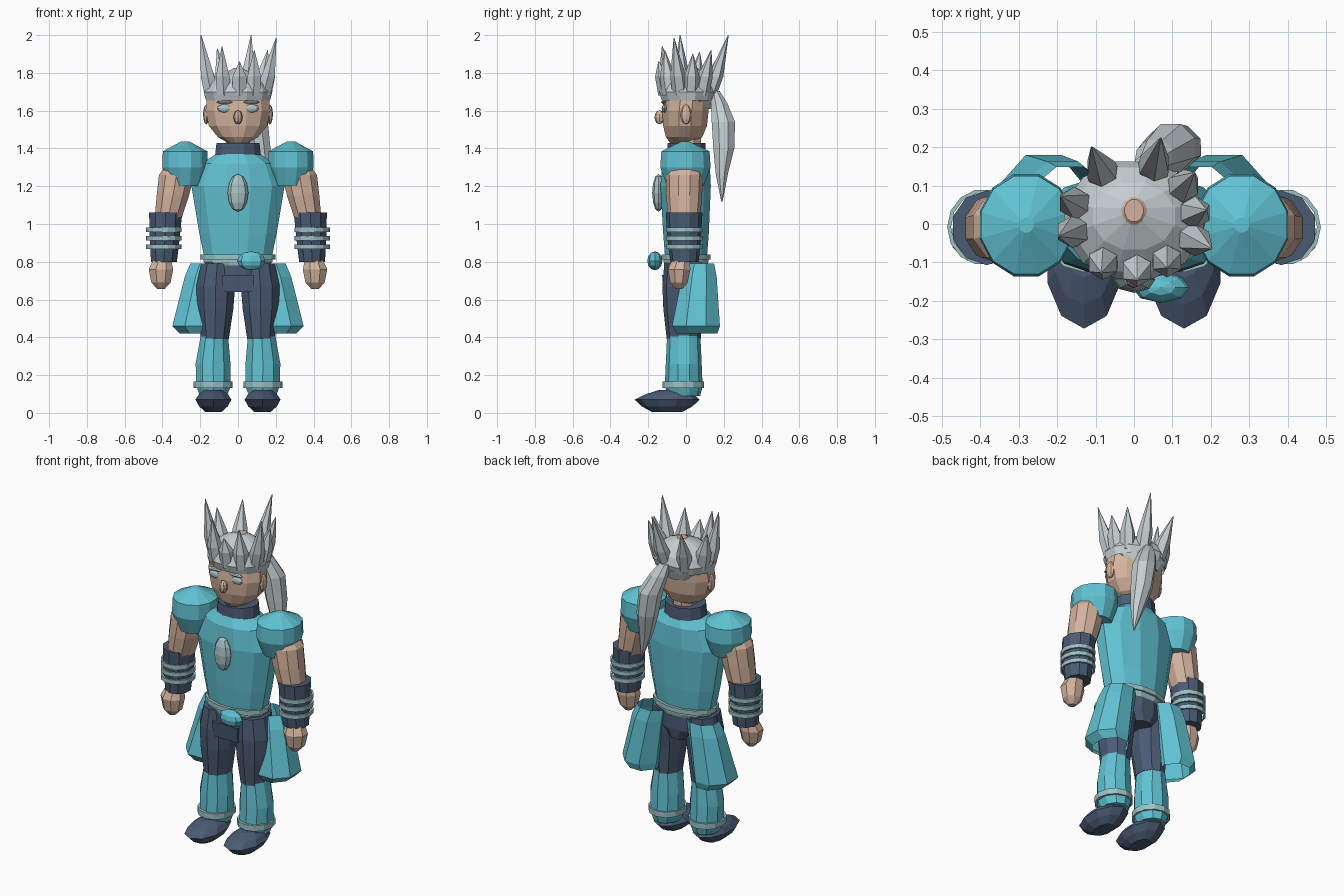
import bpy, bmesh, math
from mathutils import Vector


def material(name, rgb):
    m = bpy.data.materials.new(name)
    m.diffuse_color = (*rgb, 1)
    return m


SKIN = material("skin", (0.66, 0.45, 0.34))
TEAL = material("teal cloth", (0.12, 0.54, 0.65))
NAVY = material("navy cloth", (0.07, 0.105, 0.175))
HAIR = material("silver hair", (0.56, 0.62, 0.64))
TRIM = material("pale teal trim", (0.33, 0.54, 0.56))
GEM = material("grey gem", (0.40, 0.54, 0.56))


def finish(name, bm, mat, mirror):
    bmesh.ops.recalc_face_normals(bm, faces=bm.faces)
    me = bpy.data.meshes.new(name)
    bm.to_mesh(me)
    bm.free()
    me.materials.append(mat)
    ob = bpy.data.objects.new(name, me)
    bpy.context.collection.objects.link(ob)
    if mirror:
        ob.modifiers.new("mirror", "MIRROR").use_axis[0] = True
    return ob


def loft(name, mat, rings, n=10, mirror=False, caps=True):
    """Stack of horizontal ellipses (cx, cy, z, rx, ry) joined by flat faces."""
    bm = bmesh.new()
    rows = []
    for cx, cy, z, rx, ry in rings:
        rows.append([bm.verts.new((cx + rx * math.cos(2 * math.pi * (i + .5) / n),
                                   cy + ry * math.sin(2 * math.pi * (i + .5) / n), z))
                     for i in range(n)])
    for a, b in zip(rows, rows[1:]):
        for i in range(n):
            j = (i + 1) % n
            bm.faces.new((a[i], a[j], b[j], b[i]))
    if caps:
        bm.faces.new(rows[0])
        bm.faces.new(rows[-1])
    return finish(name, bm, mat, mirror)


def ball(name, mat, center, size, mirror=False, n=8, rows=6):
    """Low-poly ellipsoid."""
    bm = bmesh.new()
    bmesh.ops.create_uvsphere(bm, u_segments=n, v_segments=rows, radius=1)
    for v in bm.verts:
        v.co = Vector(center) + Vector([c * s for c, s in zip(v.co, size)])
    return finish(name, bm, mat, mirror)


def band(name, mat, center, rx, ry, thick, mirror=False, n=14, height=None):
    """Elliptical hoop."""
    bm = bmesh.new()
    h = height or thick
    grid = []
    for i in range(n):
        a = 2 * math.pi * i / n
        row = []
        for dr, dz in ((thick, -h), (thick, h), (-thick, h), (-thick, -h)):
            row.append(bm.verts.new((center[0] + (rx + dr) * math.cos(a),
                                     center[1] + (ry + dr) * math.sin(a), center[2] + dz)))
        grid.append(row)
    for i in range(n):
        a, b = grid[i], grid[(i + 1) % n]
        for k in range(4):
            m = (k + 1) % 4
            bm.faces.new((a[k], a[m], b[m], b[k]))
    return finish(name, bm, mat, mirror)


# Feet and legs
loft("foot", NAVY, [(.13, -.10, 0.005, .045, .08), (.13, -.10, .035, .08, .135),
                    (.13, -.10, .07, .10, .172), (.13, -.085, .10, .08, .125),
                    (.13, -.07, .122, .045, .07)], 10, True)
loft("shin", TEAL, [(.13, -.01, .09, .075, .085), (.13, -.012, .14, .095, .10),
                    (.132, -.012, .26, .097, .095), (.125, -.012, .41, .076, .088)], 10, True)
band("ankle_band", TRIM, (.132, -.015, .15), .093, .10, .01, True, 12, .017)
loft("thigh", NAVY, [(.122, -.012, .39, .077, .09), (.12, -.015, .55, .10, .105),
                     (.118, -.01, .67, .108, .115), (.11, -.005, .79, .09, .11)], 10, True)

# Hips, front flap and belt
loft("hips", NAVY, [(0, 0, .64, .08, .11), (0, 0, .70, .16, .12), (0, 0, .78, .16, .12)], 12)
loft("front_flap", NAVY, [(0, -.075, .64, .115, .06), (0, -.07, .73, .12, .08)], 4)
loft("lower_belt", TRIM, [(0, 0, .765, .15, .115), (0, 0, .80, .19, .122),
                          (0, 0, .82, .19, .122)], 12)
band("belt", TRIM, (0, 0, .825), .186, .12, .012, False, 14, .014)
ball("belt_buckle", TEAL, (.07, -.165, .805), (.075, .04, .05))

# Flared open hip pouches
loft("hip_pouch", TEAL, [(.165, .075, .79, .095, .08), (.185, .07, .72, .105, .10),
                         (.235, .053, .46, .122, .137), (.22, .06, .42, .095, .115)],
     8, True, False)

# Torso, collar, neck and chest gem
loft("torso", TEAL, [(0, 0, .80, .18, .113), (0, 0, .95, .212, .125),
                     (0, -.002, 1.20, .255, .138), (0, 0, 1.32, .205, .13),
                     (0, 0, 1.375, .11, .10)], 12)
loft("collar", NAVY, [(0, .003, 1.34, .128, .107), (0, .003, 1.43, .118, .103)], 12)
loft("neck", SKIN, [(0, .015, 1.40, .07, .07), (0, .015, 1.50, .07, .07)], 8)
ball("chest_gem", GEM, (0, -.145, 1.165), (.055, .034, .10))

# Arms
loft("shoulder_pad", TEAL, [(.28, -.003, 1.20, .09, .10), (.28, -.003, 1.30, .125, .138),
                            (.28, -.003, 1.385, .122, .132), (.28, -.003, 1.438, .02, .02)],
     12, True)
loft("upper_arm", SKIN, [(.37, -.01, 1.03, .075, .085), (.345, -.01, 1.15, .09, .095),
                         (.325, -.008, 1.26, .098, .098), (.29, 0, 1.36, .06, .07)], 10, True)
loft("bracer", NAVY, [(.392, -.008, .80, .072, .075), (.388, -.01, .93, .084, .09),
                      (.383, -.01, 1.06, .092, .097)], 10, True)
for i, z in enumerate((.88, .925, .97)):
    band(f"bracelet_{i}", TRIM, (.392, -.008, z), .089, .094, .005, True, 14, .012)
loft("hand", SKIN, [(.408, -.038, .655, .02, .02), (.408, -.038, .69, .055, .05),
                    (.408, -.036, .76, .07, .064), (.40, -.025, .82, .048, .048)], 8, True)

# Head and face
loft("head", SKIN, [(0, -.02, 1.427, .05, .065), (0, -.01, 1.46, .11, .10),
                    (0, -.005, 1.52, .16, .12), (0, -.003, 1.60, .178, .127),
                    (0, .005, 1.68, .168, .125), (0, .02, 1.76, .11, .09),
                    (0, .035, 1.825, .025, .03)], 12)
ball("ear", SKIN, (.168, 0, 1.58), (.017, .03, .052), True)
ball("nose", SKIN, (0, -.14, 1.565), (.024, .027, .037))
ball("eye", GEM, (.07, -.113, 1.612), (.042, .016, .022), True)
ball("eyebrow", HAIR, (.07, -.118, 1.645), (.045, .014, .009), True, 8, 4)

# Hair cap, with the crown left open
loft("hair_cap", HAIR, [(0, .01, 1.655, .176, .143), (0, .01, 1.70, .188, .158),
                        (0, .012, 1.745, .165, .14), (0, .02, 1.79, .11, .09),
                        (0, .032, 1.82, .03, .035)], 12, False, False)
loft("nape_hair", HAIR, [(0, .055, 1.61, .11, .08), (0, .03, 1.67, .165, .13)], 10)

# Ring of hair spikes: angle, tip distance from centre, tip height
SPIKES = [(120, .22, 1.93), (72, .225, 2.0), (38, .20, 1.92), (8, .19, 1.90),
          (-20, .215, 1.985), (-55, .15, 1.92), (-87, .155, 1.86), (-122, .16, 1.94),
          (-168, .20, 2.0), (162, .20, 1.91)]
for k, (deg, r, z) in enumerate(SPIKES):
    d = Vector((math.cos(math.radians(deg)), math.sin(math.radians(deg)), 0))
    c = Vector((0, .01, 0))
    base = c + Vector((d.x * .142, d.y * .115, 0))
    tip = c + d * r
    mid = base.lerp(tip, .3) + d * .005
    loft(f"hair_spike_{k}", HAIR, [(base.x, base.y, 1.68, .042, .042),
                                   (mid.x, mid.y, 1.78, .042, .042),
                                   (tip.x, tip.y, z, .002, .002)], 6)

# Ponytail
loft("ponytail", HAIR, [(.16, .19, 1.12, .004, .004), (.135, .19, 1.27, .042, .036),
                        (.115, .20, 1.40, .062, .06), (.095, .198, 1.54, .068, .067),
                        (.055, .175, 1.64, .052, .047), (.03, .155, 1.705, .03, .025)], 8)
